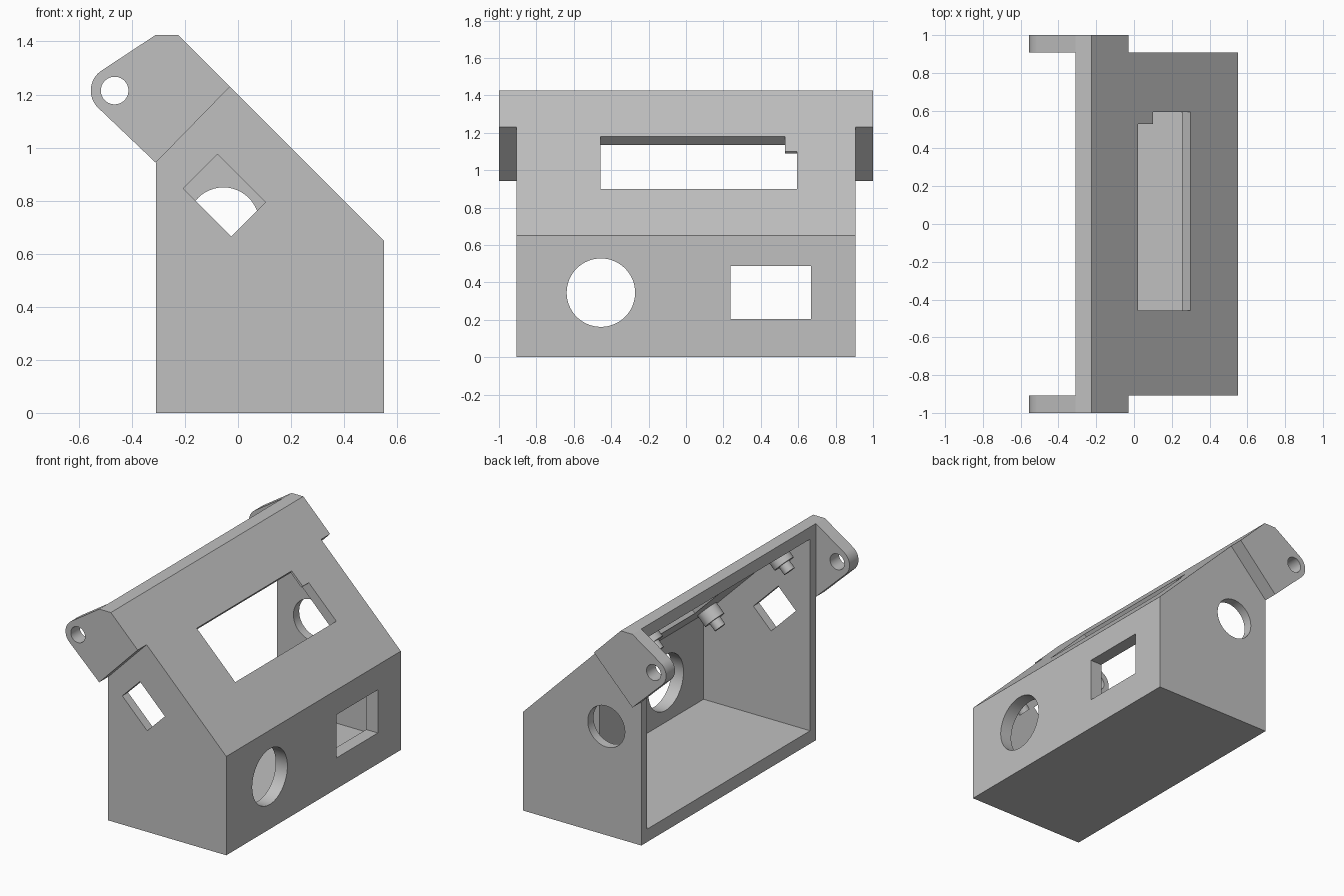
import bpy, bmesh, math
from mathutils import Vector

old = bpy.data.objects.get("Cube")
if old:
    bpy.data.objects.remove(old, do_unlink=True)

grey = bpy.data.materials.new("plain grey")
grey.use_nodes = True
colour = (0.53, 0.53, 0.53, 1)
grey.diffuse_color = colour
grey.node_tree.nodes["Principled BSDF"].inputs["Base Color"].default_value = colour

SLOPE = 1.2          # outer slope is the line x + z = SLOPE
SKIN = 0.064         # slope thickness
HALF = 0.907         # half width of the box
R2 = math.sqrt(2)


def extrude(name, points, vec):
    """Solid made by sweeping a closed polygon along a vector."""
    bm = bmesh.new()
    face = bm.faces.new([bm.verts.new(p) for p in points])
    res = bmesh.ops.extrude_face_region(bm, geom=[face])
    verts = [g for g in res["geom"] if isinstance(g, bmesh.types.BMVert)]
    bmesh.ops.translate(bm, vec=vec, verts=verts)
    bmesh.ops.recalc_face_normals(bm, faces=bm.faces[:])
    mesh = bpy.data.meshes.new(name)
    bm.to_mesh(mesh)
    bm.free()
    mesh.materials.append(grey)
    obj = bpy.data.objects.new(name, mesh)
    bpy.context.collection.objects.link(obj)
    return obj


def prism(name, profile, y0, y1):
    return extrude(name, [(x, y0, z) for x, z in profile], (0, y1 - y0, 0))


def cylinder(name, start, direction, radius, length, sides=48):
    d = Vector(direction).normalized()
    u = Vector((0, 1, 0)) if abs(d.y) < 0.5 else Vector((1, 0, 0))
    v = d.cross(u)
    ring = [Vector(start) + radius * (math.cos(a) * u + math.sin(a) * v)
            for a in (math.tau * i / sides for i in range(sides))]
    return extrude(name, ring, d * length)


def cut(target, cutter):
    cutter.hide_render = True
    mod = target.modifiers.new("cut", 'BOOLEAN')
    mod.operation, mod.solver, mod.object = 'DIFFERENCE', 'EXACT', cutter
    bpy.context.view_layer.objects.active = target
    bpy.ops.object.modifier_apply(modifier=mod.name)
    bpy.data.objects.remove(cutter, do_unlink=True)


def smooth(obj):
    bpy.ops.object.select_all(action='DESELECT')
    obj.select_set(True)
    bpy.context.view_layer.objects.active = obj
    bpy.ops.object.shade_smooth_by_angle(angle=math.radians(30))


def slope_cut(x_top, x_bottom, depth0, depth1):
    """Profile of a slot cut square to the slope, between two depths."""
    a, b = depth0 / R2, depth1 / R2
    return [(x - d, SLOPE - x - d)
            for x, d in ((x_top, a), (x_bottom, a), (x_bottom, b), (x_top, b))]


# Hollow box, open at its -x side
housing = prism("housing", [(-0.31, 0), (0.55, 0), (0.55, 0.65),
                            (-0.225, 1.425), (-0.31, 1.425)], -HALF, HALF)
inner = SLOPE - SKIN * R2
cut(housing, prism("cavity", [(-0.5, 0.085), (0.465, 0.085), (0.465, inner - 0.465),
                              (inner - 1.345, 1.345), (-0.5, 1.345)],
                   -HALF + 0.06, HALF - 0.06))

# Display window, with a thin web left across one upper corner
cut(housing, prism("window", slope_cut(0.02, 0.30, -0.1, 0.1), -0.457, 0.53))
cut(housing, prism("window_end", slope_cut(0.10, 0.30, -0.1, 0.1), 0.50, 0.593))
cut(housing, prism("window_recess", slope_cut(0.02, 0.30, 0.015, 0.1), 0.50, 0.593))

# Round and square holes in the low wall
cut(housing, cylinder("round_hole", (0.4, -0.455, 0.345), (1, 0, 0), 0.183, 0.3, 64))
cut(housing, prism("square_hole", [(0.4, 0.203), (0.7, 0.203), (0.7, 0.487), (0.4, 0.487)],
                   0.237, 0.668))

# Tilted slot and round hole in the end walls
cut(housing, prism("tilted_slot", [(-0.078, 0.975), (0.103, 0.794),
                                   (-0.026, 0.665), (-0.207, 0.846)], -1.0, -0.8))
cut(housing, cylinder("end_hole", (-0.055, 0.8, 0.715), (0, 1, 0), 0.135, 0.3))
smooth(housing)

# Hinge ears, one at each end
EYE, EAR_R = (-0.465, 1.215), 0.09
arc = [(EYE[0] + EAR_R * math.cos(a), EYE[1] + EAR_R * math.sin(a))
       for a in (math.radians(124 + i * 101 / 16) for i in range(17))]
outline = [(-0.03, 1.23), (-0.225, 1.425), (-0.31, 1.425)] + arc + [(-0.31, 0.943)]
for side, label in ((-1, "front"), (1, "back")):
    ear = prism(label + "_hinge_ear", outline, side * HALF, side)
    cut(ear, cylinder("pin_hole", (EYE[0], side * 0.8, EYE[1]), (0, side, 0), 0.052, 0.4))
    smooth(ear)

# Stepped mounting posts under the slope
inward = Vector((-1, 0, -1)).normalized()
for y, end in ((-0.74, "front"), (0.62, "back")):
    for x, level in ((-0.14, "upper"), (0.365, "lower")):
        base = Vector((x, y, inner - x)) - inward * 0.01
        for part, radius, length in (("post", 0.07, 0.09), ("post_tip", 0.038, 0.145)):
            smooth(cylinder(f"{end}_{level}_{part}", base, inward, radius, length, 32))
